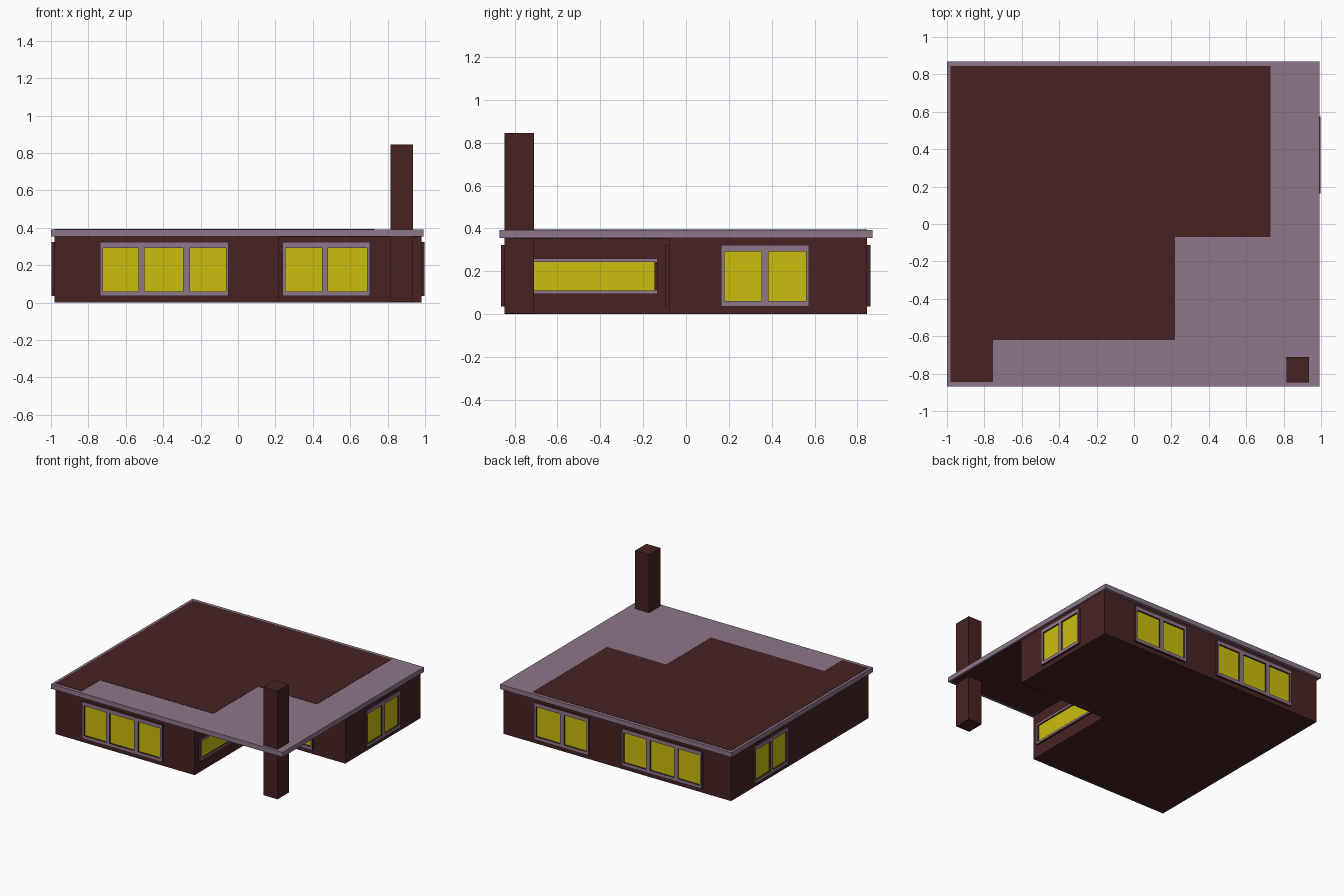
import bpy, bmesh
from mathutils import Vector, Matrix

if "Cube" in bpy.data.objects:
    bpy.data.objects.remove(bpy.data.objects["Cube"])


def material(name, rgb):
    m = bpy.data.materials.new(name)
    m.diffuse_color = (*rgb, 1)
    m.use_nodes = True
    m.node_tree.nodes["Principled BSDF"].inputs["Base Color"].default_value = m.diffuse_color
    return m


BROWN = material("dark brown", (0.064, 0.016, 0.016))
LILAC = material("dusty lilac", (0.27, 0.182, 0.255))
YELLOW = material("window yellow", (0.60, 0.51, 0.004))


def finish(name, bm, mats):
    bmesh.ops.recalc_face_normals(bm, faces=bm.faces)
    me = bpy.data.meshes.new(name)
    bm.to_mesh(me)
    bm.free()
    for m in mats:
        me.materials.append(m)
    ob = bpy.data.objects.new(name, me)
    bpy.context.collection.objects.link(ob)
    return ob


def add_box(bm, x0, x1, y0, y1, z0, z1):
    mat = (Matrix.Translation(((x0 + x1) / 2, (y0 + y1) / 2, (z0 + z1) / 2))
           @ Matrix.Diagonal((x1 - x0, y1 - y0, z1 - z0, 1)))
    bmesh.ops.create_cube(bm, size=1, matrix=mat)


def box(name, mat, *dims):
    bm = bmesh.new()
    add_box(bm, *dims)
    return finish(name, bm, [mat])


def prism(name, mat, outline, z0, z1):
    """Extrude a flat outline upwards."""
    bm = bmesh.new()
    face = bm.faces.new([bm.verts.new((x, y, z0)) for x, y in outline])
    up = bmesh.ops.extrude_face_region(bm, geom=[face])["geom"]
    bmesh.ops.translate(bm, vec=(0, 0, z1 - z0),
                        verts=[v for v in up if isinstance(v, bmesh.types.BMVert)])
    return finish(name, bm, [mat])


def window(name, side, wall, a0, a1, z0, z1, panes, pz0, pz1, depth=0.016):
    """Framed window; a0..a1 runs along the wall, side is the facing direction."""
    axis, sign = side
    rot = {"y": Matrix.Identity(4), "x": Matrix(((0, 1, 0, 0), (1, 0, 0, 0),
                                                  (0, 0, 1, 0), (0, 0, 0, 1)))}[axis]
    normal = Vector((sign, 0, 0)) if axis == "x" else Vector((0, sign, 0))

    def span(d):
        return sorted((wall - sign * 0.002, wall + sign * d))

    # frame: rails and stiles, lilac on the outward face only
    bm = bmesh.new()
    add_box(bm, a0, a1, *span(depth), z0, pz0)
    add_box(bm, a0, a1, *span(depth), pz1, z1)
    edges = [a0] + [e for p in panes for e in p] + [a1]
    for s0, s1 in zip(edges[::2], edges[1::2]):
        add_box(bm, s0, s1, *span(depth), pz0, pz1)
    bm.transform(rot)
    bmesh.ops.recalc_face_normals(bm, faces=bm.faces)
    for f in bm.faces:
        f.material_index = 1 if f.normal.dot(normal) > 0.9 else 0
    finish(name + "_frame", bm, [BROWN, LILAC])

    # glass panes, set back inside the frame
    bm = bmesh.new()
    for p0, p1 in panes:
        add_box(bm, p0, p1, *span(0.004), pz0, pz1)
    bm.transform(rot)
    finish(name + "_glass", bm, [YELLOW])


# L-shaped walls
prism("house_walls", BROWN, [(-0.98, -0.848), (0.22, -0.848), (0.22, -0.08),
                             (0.98, -0.08), (0.98, 0.845), (-0.98, 0.845)], 0, 0.356)
# flat roof slab, porch ceiling and stepped dark roof covering
box("roof_slab", LILAC, -1.0, 0.993, -0.87, 0.87, 0.355, 0.392)
box("porch_ceiling", BROWN, 0.22, 0.98, -0.848, -0.08, 0.352, 0.356)
prism("roof_covering", BROWN, [(-0.98, -0.845), (-0.755, -0.845), (-0.755, -0.62),
                               (0.22, -0.62), (0.22, -0.07), (0.73, -0.07),
                               (0.73, 0.845), (-0.98, 0.845)], 0.391, 0.394)
# chimney standing at the open porch corner
box("chimney", BROWN, 0.815, 0.935, -0.848, -0.71, 0.003, 0.845)

# windows: the front pair repeats on the back, the side one on both ends
Z = (0.035, 0.323)
PZ = (0.06, 0.293)
triple = [(-0.723, -0.532), (-0.50, -0.293), (-0.257, -0.065)]
double = [(0.255, 0.45), (0.482, 0.69)]
ends = [(0.18, 0.352), (0.384, 0.56)]
for label, sign, wall3, wall2 in (("front", -1, -0.848, -0.08), ("back", 1, 0.845, 0.845)):
    window(label + "_triple_window", ("y", sign), wall3, -0.737, -0.05, *Z, triple, *PZ)
    window(label + "_double_window", ("y", sign), wall2, 0.238, 0.706, *Z, double, *PZ)
for label, sign in (("right", 1), ("left", -1)):
    window(label + "_window", ("x", sign), sign * 0.98, 0.163, 0.575, *Z, ends, *PZ)
window("porch_window", ("x", 1), 0.22, -0.80, -0.133, 0.093, 0.26,
       [(-0.782, -0.148)], 0.11, 0.243)
